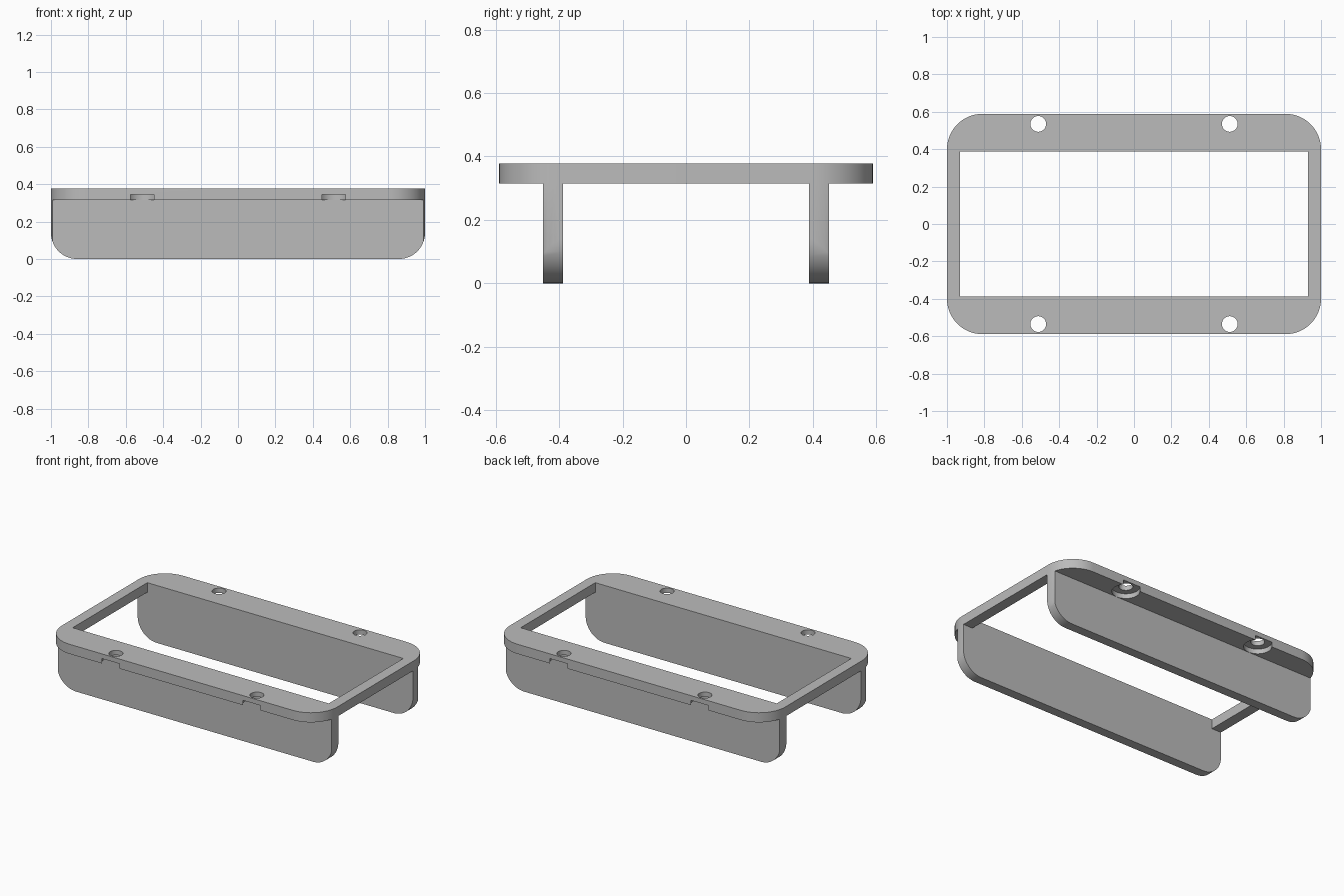
import bpy, bmesh, math
from mathutils import Matrix, Vector

cube = bpy.data.objects.get("Cube")
if cube:
    bpy.data.objects.remove(cube, do_unlink=True)

# Overall dimensions
HALF_X, HALF_Y = 1.0, 0.589
TOP, UNDER = 0.377, 0.314
LEG_IN, LEG_OUT = 0.387, 0.45
HOLE_X, HOLE_Y = 0.512, 0.535

grey = bpy.data.materials.new("plain grey")
grey.use_nodes = True
GREY = (0.5, 0.5, 0.5, 1)
grey.diffuse_color = GREY
grey.node_tree.nodes["Principled BSDF"].inputs["Base Color"].default_value = GREY


def rounded(hx, hy, radii, steps=16):
    """Rectangle outline; radii run from top right counter-clockwise."""
    points = []
    for i, ((sx, sy), r) in enumerate(zip([(1, 1), (-1, 1), (-1, -1), (1, -1)], radii)):
        if r == 0:
            points.append((sx * hx, sy * hy))
            continue
        for k in range(steps + 1):
            a = (i + k / steps) * math.pi / 2
            points.append((sx * (hx - r) + r * math.cos(a), sy * (hy - r) + r * math.sin(a)))
    return points


def prism(name, outline, low, high, matrix=Matrix()):
    """Extrude a flat outline from low to high."""
    bm = bmesh.new()
    face = bm.faces.new([bm.verts.new((x, y, low)) for x, y in outline])
    top = bmesh.ops.extrude_face_region(bm, geom=[face])
    verts = [g for g in top["geom"] if isinstance(g, bmesh.types.BMVert)]
    bmesh.ops.translate(bm, vec=Vector((0, 0, high - low)), verts=verts)
    bmesh.ops.recalc_face_normals(bm, faces=bm.faces)
    bm.transform(matrix)
    bmesh.ops.recalc_face_normals(bm, faces=bm.faces)
    mesh = bpy.data.meshes.new(name)
    bm.to_mesh(mesh)
    bm.free()
    mesh.materials.append(grey)
    obj = bpy.data.objects.new(name, mesh)
    bpy.context.collection.objects.link(obj)
    return obj


def combine(obj, tool, operation):
    """Apply a boolean and discard the helper."""
    mod = obj.modifiers.new("cut", 'BOOLEAN')
    mod.operation, mod.solver, mod.object = operation, 'EXACT', tool
    graph = bpy.context.evaluated_depsgraph_get()
    mesh = bpy.data.meshes.new_from_object(obj.evaluated_get(graph))
    obj.modifiers.clear()
    obj.data = mesh
    bpy.data.objects.remove(tool, do_unlink=True)


def disc(x, y, r, low, high):
    return prism("hole_cutter", rounded(r, r, [r] * 4, 10), low, high,
                 Matrix.Translation((x, y, 0)))


# Top frame with rounded corners and a rectangular opening
plate_outline = rounded(HALF_X, HALF_Y, [0.19] * 4)
frame = prism("top_frame", plate_outline, UNDER, TOP)
combine(frame, prism("opening_cutter", rounded(0.93, LEG_IN, [0] * 4), 0.2, 0.5), 'DIFFERENCE')

# Screw holes, with recesses below that break through the long edges
for sx in (-1, 1):
    for sy in (-1, 1):
        x, y = sx * HOLE_X, sy * HOLE_Y
        combine(frame, disc(x, y, 0.042, 0.2, 0.5), 'DIFFERENCE')
        combine(frame, disc(x, y, 0.084, 0.2, 0.346), 'DIFFERENCE')

# Side walls with rounded lower corners, trimmed to the frame outline
upright = Matrix.Translation((0, 0, UNDER / 2)) @ Matrix.Rotation(math.pi / 2, 4, 'X')
wall_outline = rounded(HALF_X, UNDER / 2, [0, 0, 0.14, 0.14])
walls = []
for name, low, high in (("front_wall", LEG_IN, LEG_OUT), ("back_wall", -LEG_OUT, -LEG_IN)):
    wall = prism(name, wall_outline, low, high, upright)
    combine(wall, prism("trim", plate_outline, -0.1, 0.5), 'INTERSECT')
    walls.append(wall)

# Smooth the round surfaces and keep the edges sharp
bpy.ops.object.select_all(action='DESELECT')
for obj in [frame] + walls:
    obj.select_set(True)
bpy.context.view_layer.objects.active = frame
bpy.ops.object.shade_smooth_by_angle(angle=math.radians(30))
